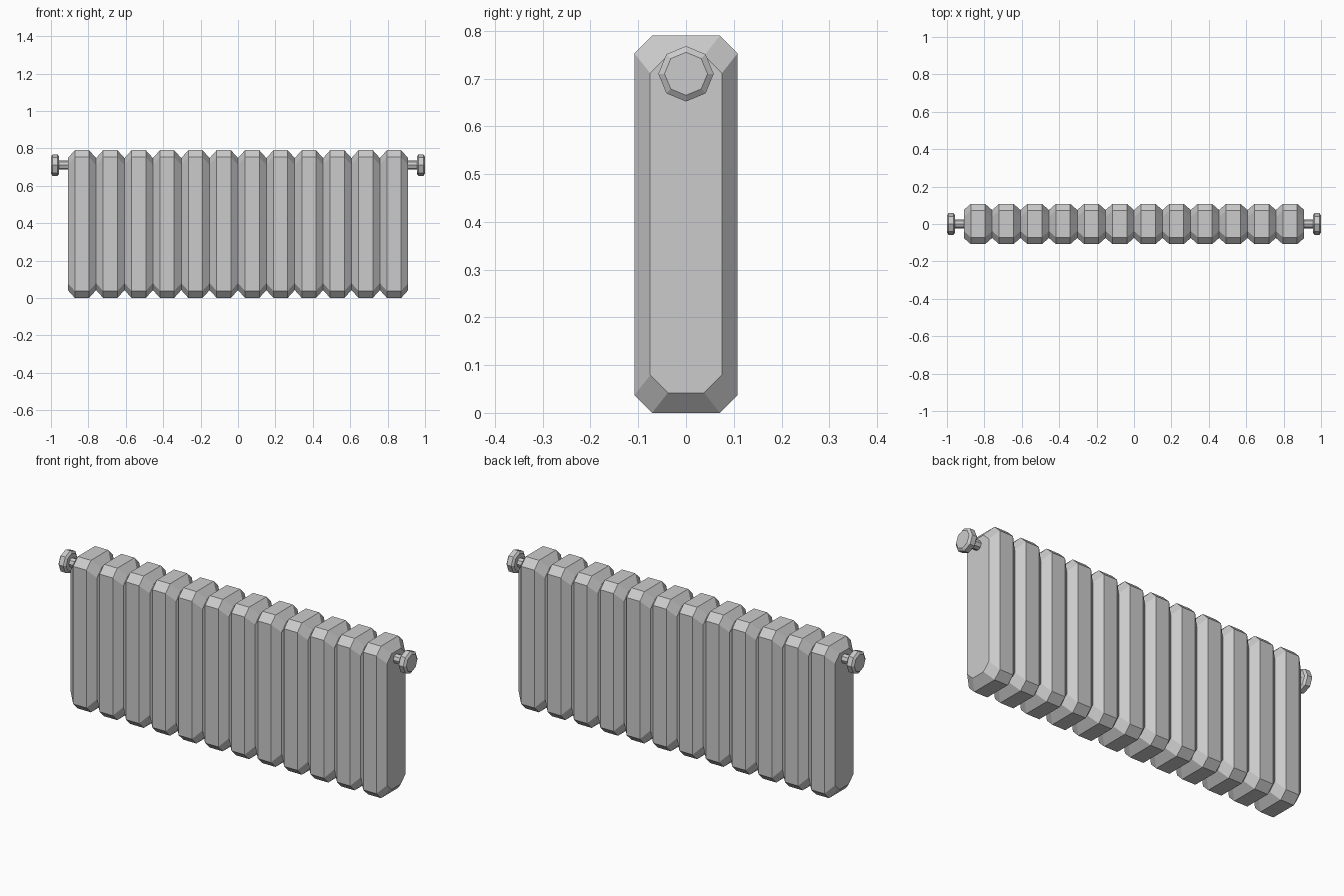
import bpy, bmesh, math

if "Cube" in bpy.data.objects:
    bpy.data.objects.remove(bpy.data.objects["Cube"])

COUNT, PITCH, HEIGHT = 12, 0.1517, 0.79


def loft(name, rings):
    """Join equal-length rings of points into a capped solid."""
    bm = bmesh.new()
    loops = [[bm.verts.new(p) for p in ring] for ring in rings]
    n = len(loops[0])
    for a, b in zip(loops, loops[1:]):
        for i in range(n):
            j = (i + 1) % n
            bm.faces.new((a[i], a[j], b[j], b[i]))
    bm.faces.new(loops[0])
    bm.faces.new(loops[-1])
    bmesh.ops.recalc_face_normals(bm, faces=bm.faces)
    mesh = bpy.data.meshes.new(name)
    bm.to_mesh(mesh)
    bm.free()
    obj = bpy.data.objects.new(name, mesh)
    bpy.context.collection.objects.link(obj)
    return obj


def octagon(x, half_y, inset):
    """Cut-corner side profile of a radiator section."""
    c, lo, hi = 0.037, inset, HEIGHT - inset
    y, yc = half_y, half_y - c
    return [(x, -yc, lo), (x, yc, lo), (x, y, lo + c), (x, y, hi - c),
            (x, yc, hi), (x, -yc, hi), (x, -y, hi - c), (x, -y, lo + c)]


def disc(x, r):
    return [(x, r * math.cos(i * math.pi / 4), 0.71 + r * math.sin(i * math.pi / 4))
            for i in range(8)]


# Radiator sections, each chamfered all round
for k in range(COUNT):
    cx = (k - (COUNT - 1) / 2) * PITCH
    w = PITCH / 2
    loft(f"radiator_section_{k + 1}",
         [octagon(cx - w, 0.075, 0.042), octagon(cx - 0.038, 0.108, 0),
          octagon(cx + 0.038, 0.108, 0), octagon(cx + w, 0.075, 0.042)])

# Valve stem and knob at each end
for side, s in (("left", -1), ("right", 1)):
    loft(f"{side}_valve_stem", [disc(s * 0.90, 0.024), disc(s * 0.96, 0.024)])
    loft(f"{side}_valve_knob", [disc(s * 0.956, 0.046), disc(s * 0.965, 0.058),
                                disc(s * 0.991, 0.058), disc(s * 1.0, 0.045)])
